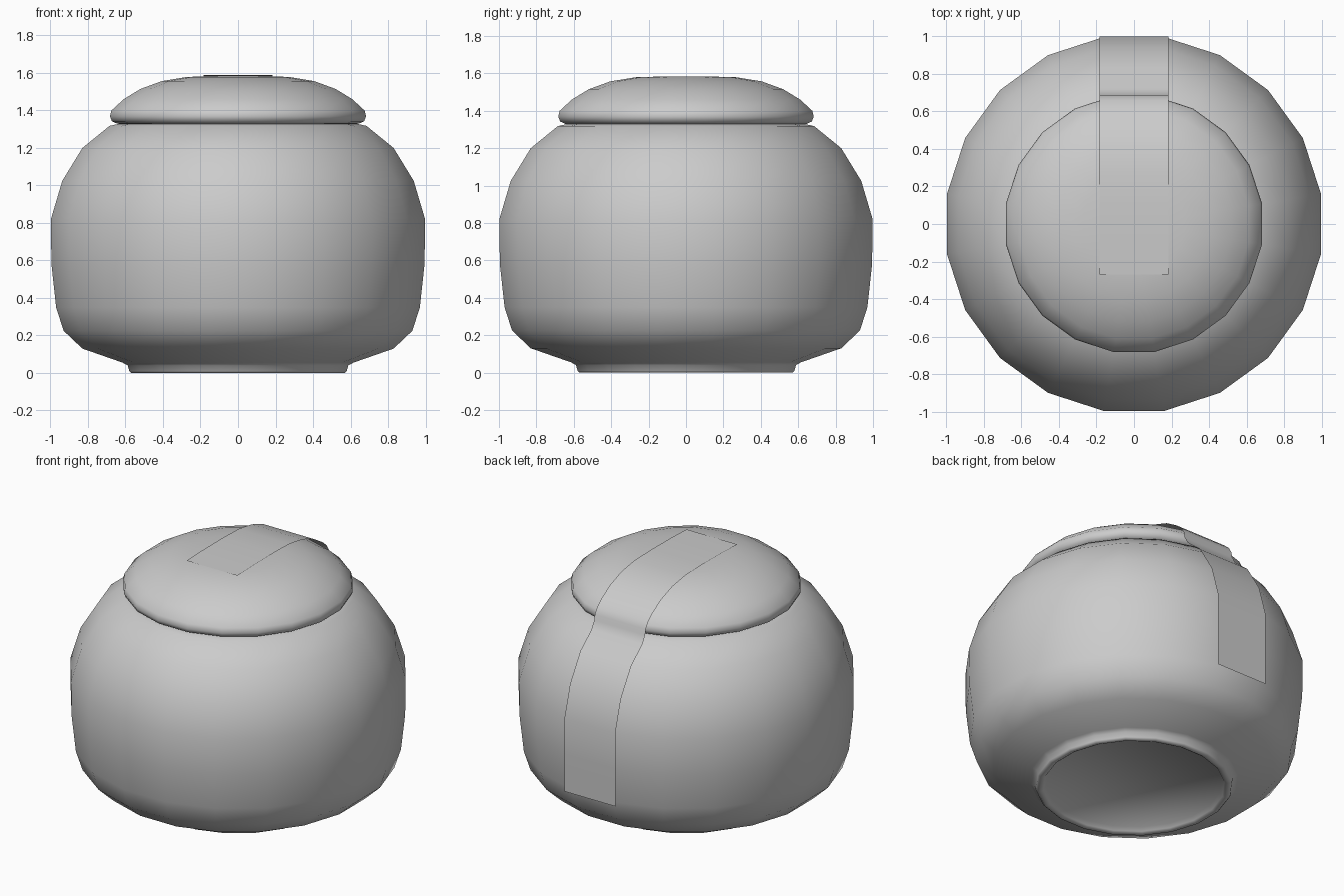
import bpy, bmesh, math

if "Cube" in bpy.data.objects:
    bpy.data.objects.remove(bpy.data.objects["Cube"])

SIDES = 20
HALF = math.pi / SIDES


def finish(name, bm, angle):
    mesh = bpy.data.meshes.new(name)
    bm.to_mesh(mesh)
    bm.free()
    obj = bpy.data.objects.new(name, mesh)
    bpy.context.collection.objects.link(obj)
    bpy.ops.object.select_all(action='DESELECT')
    obj.select_set(True)
    bpy.context.view_layer.objects.active = obj
    bpy.ops.object.shade_smooth_by_angle(angle=math.radians(angle))
    return obj


def lathe(name, profile, angle=60):
    """Revolve (flat-to-flat half width, z) points; both ends are capped."""
    bm = bmesh.new()
    rings = []
    for w, z in profile:
        r = w / math.cos(HALF)
        rings.append([bm.verts.new((r * math.cos(HALF + 2 * HALF * i),
                                    r * math.sin(HALF + 2 * HALF * i), z))
                      for i in range(SIDES)])
    for a, b in zip(rings, rings[1:]):
        for i in range(SIDES):
            j = (i + 1) % SIDES
            bm.faces.new((a[i], a[j], b[j], b[i]))
    bm.faces.new(rings[0][::-1])
    bm.faces.new(rings[-1])
    bmesh.ops.recalc_face_normals(bm, faces=bm.faces)
    return finish(name, bm, angle)


# Jar body with recessed foot ring
lathe("jar_body", [
    (0.52, 0.03), (0.535, 0.008), (0.55, 0.0), (0.57, 0.0), (0.58, 0.01), (0.588, 0.04),
    (0.615, 0.055), (0.83, 0.13), (0.93, 0.225), (0.97, 0.35),
    (0.995, 0.58), (0.998, 0.82), (0.937, 1.025), (0.83, 1.20),
    (0.685, 1.318), (0.63, 1.33)])

# Domed lid with rounded rim
lathe("lid", [
    (0.60, 1.325), (0.645, 1.33), (0.672, 1.342), (0.683, 1.368), (0.675, 1.40),
    (0.61, 1.46), (0.52, 1.515), (0.405, 1.557), (0.27, 1.579), (0.10, 1.584)])

# Paper seal strip running over the lid and down the back
path = [(-0.27, 1.581), (-0.10, 1.587), (0.10, 1.588), (0.27, 1.584),
        (0.407, 1.562), (0.523, 1.52), (0.614, 1.465), (0.66, 1.425),
        (0.684, 1.385), (0.69, 1.35), (0.72, 1.298), (0.833, 1.204),
        (0.941, 1.027), (1.0, 0.822), (1.0, 0.58), (0.998, 0.34)]
bm = bmesh.new()
rows = [[bm.verts.new((x, y, z)) for x in (-0.185, 0.185)] for y, z in path]
for a, b in zip(rows, rows[1:]):
    bm.faces.new((a[0], a[1], b[1], b[0]))
finish("seal_strip", bm, 60)
